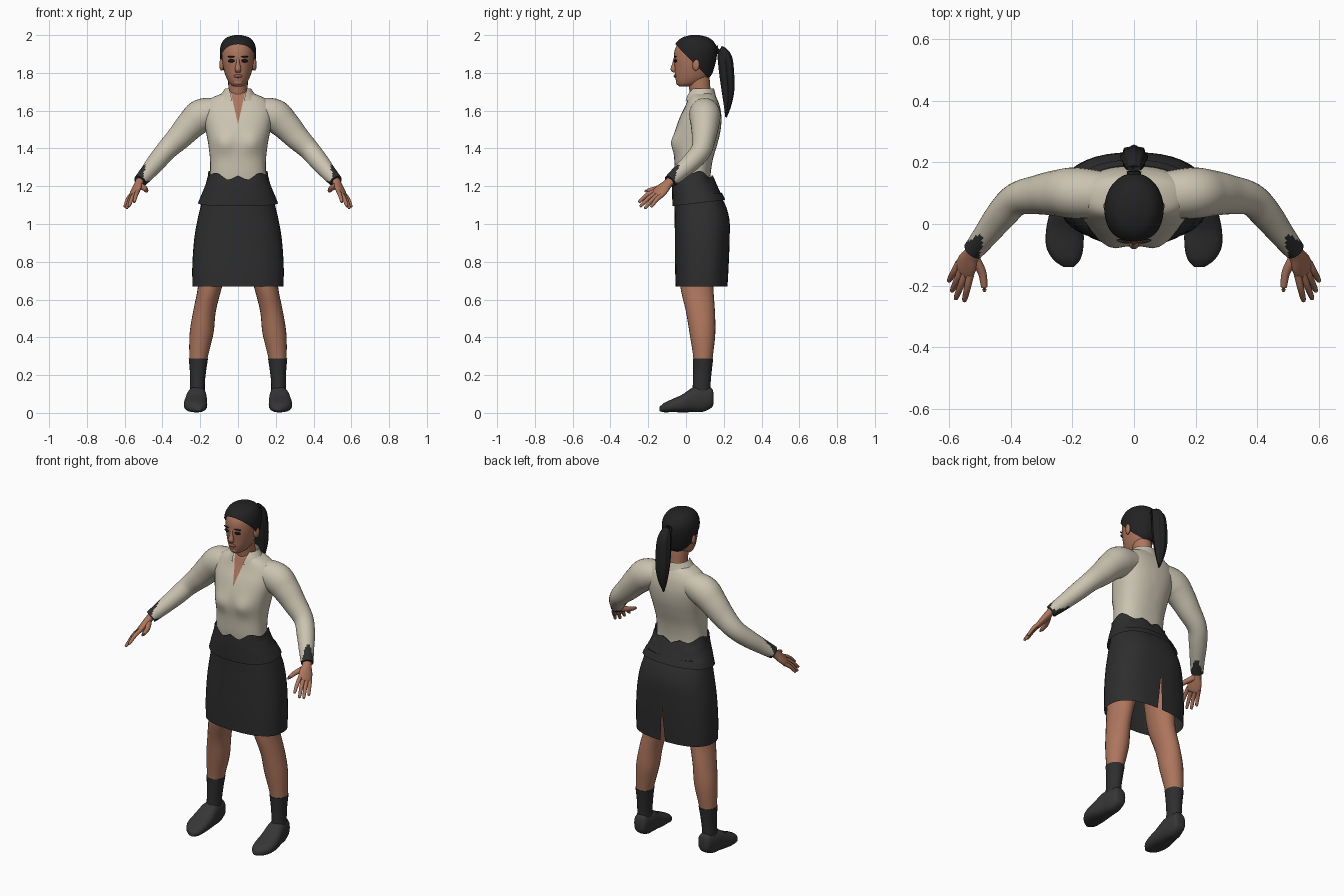
import bpy, bmesh, math
from mathutils import Vector

if "Cube" in bpy.data.objects:
    bpy.data.objects.remove(bpy.data.objects["Cube"], do_unlink=True)


def material(name, r, g, b):
    m = bpy.data.materials.new(name)
    m.use_nodes = True
    m.diffuse_color = (r, g, b, 1)
    bsdf = m.node_tree.nodes["Principled BSDF"]
    bsdf.inputs["Base Color"].default_value = (r, g, b, 1)
    bsdf.inputs["Roughness"].default_value = 0.9
    return m


SKIN = material("brown skin", 0.42, 0.18, 0.11)
LIP = material("lip brown", 0.27, 0.10, 0.07)
CREAM = material("cream cloth", 0.60, 0.55, 0.44)
BLACK = material("charcoal cloth", 0.027, 0.027, 0.028)
SHOE = material("shoe grey", 0.037, 0.037, 0.038)
HAIR = material("black hair", 0.016, 0.016, 0.017)
EYE = material("eye black", 0.008, 0.008, 0.009)
X, Y, Z = Vector((1, 0, 0)), Vector((0, 1, 0)), Vector((0, 0, 1))


def smooth_rings(rings, steps):
    """Catmull-Rom interpolation of ring parameters."""
    out, last = [], len(rings) - 1
    for i in range(last):
        p = [rings[max(0, min(last, i + k))] for k in (-1, 0, 1, 2)]
        for s in range(steps):
            t = s / steps
            out.append([b + 0.5 * t * (c - a + t * (2 * a - 5 * b + 4 * c - d
                        + t * (3 * (b - c) + d - a))) for a, b, c, d in zip(*p)])
    return out + [list(rings[-1])]


def finish(name, bm, mats, mirror):
    bmesh.ops.recalc_face_normals(bm, faces=bm.faces[:])
    me = bpy.data.meshes.new(name)
    bm.to_mesh(me)
    bm.free()
    for m in mats:
        me.materials.append(m)
    me.shade_smooth()
    me.set_sharp_from_angle(angle=math.radians(50))
    ob = bpy.data.objects.new(name, me)
    bpy.context.collection.objects.link(ob)
    if mirror:
        ob.modifiers.new("mirror", "MIRROR").use_mirror_merge = False
    return ob


def loft(name, rings, mats, axes=(X, Y), n=24, steps=4, power=2.0, caps=True,
         mirror=False, ripple=0.0, edit=None):
    """Skin rings of (x, y, z, radius a, radius b); axes=None follows the path."""
    bm = bmesh.new()
    rings = smooth_rings(rings, steps)
    pts = [Vector(r[:3]) for r in rings]
    loops = []
    for i, r in enumerate(rings):
        if axes:
            u, v = axes
        else:
            t = (pts[min(i + 1, len(pts) - 1)] - pts[max(i - 1, 0)]).normalized()
            u = t.cross(Y if abs(t.x) < 0.05 else Z).normalized()
            v = t.cross(u)
        loop = []
        for k in range(n):
            ang = math.tau * k / n
            c, s = math.cos(ang), math.sin(ang)
            c, s = (math.copysign(abs(w) ** (2 / power), w) for w in (c, s))
            f = 1 + ripple * math.cos(8 * ang)
            loop.append(bm.verts.new(pts[i] + u * c * r[3] * f + v * s * r[4] * f))
        loops.append(loop)
    for a, b in zip(loops, loops[1:]):
        for k in range(n):
            j = (k + 1) % n
            bm.faces.new((a[k], a[j], b[j], b[k]))
    if caps:
        bm.faces.new(loops[0])
        bm.faces.new(loops[-1])
    bmesh.ops.recalc_face_normals(bm, faces=bm.faces[:])
    if edit:
        edit(bm)
    return finish(name, bm, mats, mirror)


def band(z, w, front, back):
    return (0, (front + back) / 2, z, w, (back - front) / 2)


def cut(bm, co, normal):
    bmesh.ops.bisect_plane(bm, geom=bm.verts[:] + bm.edges[:] + bm.faces[:],
                           plane_co=co, plane_no=normal)


def wedge(bm, apex, slope, side):
    """Cut a V with its tip at height apex; return the faces inside it."""
    for s in (1, -1):
        cut(bm, (0, 0, apex), (1, 0, -s * slope))
    mid = [(f, f.calc_center_median()) for f in bm.faces]
    return [f for f, c in mid if abs(c.x) < slope * (c.z - apex) and (c.y - 0.08) * side > 0]


def blob(name, loc, scale, mat, mirror=False, tilt=0):
    bm = bmesh.new()
    bmesh.ops.create_uvsphere(bm, u_segments=16, v_segments=10, radius=1)
    c, s = math.cos(tilt), math.sin(tilt)
    for v in bm.verts:
        x, y, z = (a * b for a, b in zip(v.co, scale))
        v.co = Vector((x * c - y * s, x * s + y * c, z)) + Vector(loc)
    finish(name, bm, [mat], mirror)


# Blouse body with bust and open neckline
def shape_blouse(bm):
    for v in bm.verts:
        if v.co.y < 0.05:
            d = ((abs(v.co.x) - 0.075) / 0.05) ** 2 + ((v.co.z - 1.43) / 0.05) ** 2
            v.co.y -= 0.02 * math.exp(-d)
    for f in wedge(bm, 1.53, 0.23, -1):
        f.material_index = 1


loft("blouse", [band(1.2, .15, -.05, .13), band(1.26, .148, -.058, .13), band(1.34, .148, -.062, .142),
                band(1.42, .157, -.066, .165), band(1.49, .17, -.058, .182), band(1.56, .182, -.035, .188),
                band(1.62, .18, -.006, .18), band(1.66, .15, .01, .165), band(1.685, .1, .02, .15),
                band(1.7, .05, .03, .13)],
     [CREAM, SKIN], n=40, power=2.4, edit=shape_blouse)


# Collar open at the throat
def open_collar(bm):
    bmesh.ops.delete(bm, geom=wedge(bm, 1.53, 0.25, -1), context="FACES")


loft("collar", [(0, .08, 1.655, .115, .085), (0, .08, 1.69, .088, .075), (0, .085, 1.718, .068, .063)],
     [CREAM], n=32, caps=False, edit=open_collar)

# Sleeves with pointed dark cuffs
WRIST = Vector((.52, -.085, 1.225))


def colour_cuff(bm):
    along = Vector((.5, -.6, -.6)).normalized()
    for f in bm.faces:
        s = (WRIST - f.calc_center_median()).dot(along)
        point = abs(f.normal.dot(Vector((-.45, .3, -.84)))) ** 4
        f.material_index = int(s < 0.012 + 0.09 * point)


loft("sleeves", [(.1, .095, 1.6, .075, .07), (.19, .1, 1.575, .083, .088), (.25, .1, 1.525, .075, .078),
                 (.31, .095, 1.46, .064, .067), (.38, .08, 1.39, .054, .055), (.43, .03, 1.33, .05, .05),
                 (.48, -.035, 1.27, .041, .042), tuple(WRIST) + (.034, .035)],
     [CREAM, BLACK], axes=None, n=28, steps=6, mirror=True, edit=colour_cuff)

# Hands: palm, fingers and thumb
reach = Vector((.035, -.075, -.075)).normalized()
across = Vector((.58, .76, -.3))
across = (across - reach * across.dot(reach)).normalized()
thick = reach.cross(across)
palm = [tuple(WRIST + reach * t) + (a, b) for t, a, b in
        ((-.02, .025, .022), (.02, .028, .021), (.06, .039, .019), (.1, .039, .015), (.112, .03, .008))]
loft("palms", palm, [SKIN], axes=(across, thick), n=16, mirror=True)
tips = {"index": (.55, -.25, 1.115), "middle": (.578, -.243, 1.092),
        "ring": (.59, -.218, 1.082), "little": (.6, -.185, 1.09)}
for i, (finger, tip) in enumerate(tips.items()):
    root = WRIST + reach * .09 + across * (-.029 + .0195 * i)
    tip = Vector(tip)
    mid = root.lerp(tip, 0.5) + Z * .008
    loft(finger + "_fingers", [tuple(root) + (.012, .012), tuple(mid) + (.011, .011),
                               tuple(tip.lerp(mid, .1)) + (.008, .008), tuple(tip) + (.002, .002)],
         [SKIN], axes=None, n=10, mirror=True)
loft("thumbs", [(.52, -.105, 1.205, .017, .017), (.493, -.155, 1.188, .014, .014),
                (.485, -.205, 1.176, .01, .01), (.485, -.22, 1.172, .003, .003)],
     [SKIN], axes=None, n=10, mirror=True)


# Jacket hem flaring from a ragged waist, over the skirt
def ragged_waist(bm):
    for v in bm.verts:
        if v.co.z > 1.23:
            a = math.atan2(v.co.y - .04, v.co.x)
            v.co.z += .012 * math.sin(7 * a) + .016 * math.cos(2 * a) * (v.co.z > 1.25)
        elif v.co.z < 1.16:
            v.co.z += .12 * (v.co.y - .06)


loft("peplum", [band(1.255, .158, -.072, .142), band(1.2, .175, -.074, .167), band(1.15, .196, -.073, .19),
                band(1.11, .212, -.071, .208)], [BLACK], n=40, power=2.3, caps=False, edit=ragged_waist)


# Skirt with a vent at the back
def vent(bm):
    bmesh.ops.delete(bm, geom=wedge(bm, .88, -.075, 1), context="FACES")


loft("skirt", [band(1.2, .165, -.05, .15), band(1.12, .19, -.06, .2), band(1.03, .213, -.06, .229),
               band(.92, .232, -.059, .231), band(.78, .242, -.058, .226), band(.67, .241, -.055, .22)],
     [BLACK], n=40, power=2.5, caps=False, edit=vent)

# Legs, socks and shoes
loft("legs", [(.11, .08, .95, .085, .1), (.13, .066, .8, .078, .096), (.148, .058, .67, .064, .088),
              (.177, .076, .54, .06, .077), (.193, .087, .42, .063, .068), (.21, .09, .28, .047, .05),
              (.214, .085, .15, .034, .042)], [SKIN], mirror=True)
loft("socks", [(.21, .09, .287, .051, .054), (.212, .087, .22, .043, .049), (.215, .083, .15, .039, .047),
               (.215, .08, .09, .042, .05)], [BLACK], n=20, mirror=True)
loft("shoes", [(.213, .146, .075, .02, .025), (.213, .135, .08, .037, .052), (.216, .09, .072, .047, .066),
               (.219, .04, .07, .054, .066), (.224, -.02, .05, .061, .047), (.224, -.075, .038, .06, .034),
               (.218, -.115, .028, .044, .025), (.212, -.139, .021, .017, .012)],
     [SHOE], axes=(X, Z), power=2.5, mirror=True)

# Neck and head
loft("neck", [(0, .085, 1.64, .062, .058), (0, .075, 1.7, .052, .056), (0, .068, 1.76, .052, .058),
              (0, .065, 1.8, .05, .055)], [SKIN])
skull = [(1.728, .022, -.035, .02), (1.742, .043, -.048, .075), (1.775, .062, -.057, .12),
         (1.82, .076, -.06, .138), (1.87, .084, -.064, .15), (1.92, .084, -.06, .152),
         (1.955, .071, -.042, .135), (1.978, .048, -.012, .105), (1.99, .008, .03, .06)]
loft("head", [band(*r) for r in skull], [SKIN], n=32)


# Hair cap with a slanting hairline, and ponytail
def hairline(bm):
    no = Vector((0, 1.02, 1))
    co = Vector((0, -.05, 1.945))
    cut(bm, co, no)
    low = [f for f in bm.faces if (f.calc_center_median() - co).dot(no) < 0]
    bmesh.ops.delete(bm, geom=low, context="FACES")


loft("hair", [band(z + .01, w + .011, f - .006, b + .012) for z, w, f, b in skull],
     [HAIR], n=32, edit=hairline)
loft("ponytail", [(0, .14, 1.915, .02, .02), (0, .18, 1.922, .024, .022), (0, .205, 1.88, .037, .036),
                  (0, .215, 1.8, .043, .037), (0, .222, 1.71, .04, .032), (0, .22, 1.63, .026, .019),
                  (0, .212, 1.565, .004, .004)], [HAIR], axes=None, n=32, ripple=.07)

# Face details
blob("ears", (.087, .052, 1.843), (.011, .02, .032), SKIN, True, -.3)
loft("nose", [(0, -.057, 1.88, .007, .008), (0, -.062, 1.85, .01, .011), (0, -.066, 1.818, .017, .016),
              (0, -.06, 1.802, .012, .008)], [SKIN], n=12)
blob("eyes", (.035, -.0555, 1.864), (.018, .006, .009), EYE, True, .25)
blob("eyebrows", (.037, -.0565, 1.886), (.021, .005, .004), HAIR, True, .25)
blob("lips", (0, -.0575, 1.783), (.024, .008, .009), LIP)
blob("chin", (0, -.038, 1.75), (.026, .015, .016), SKIN)
